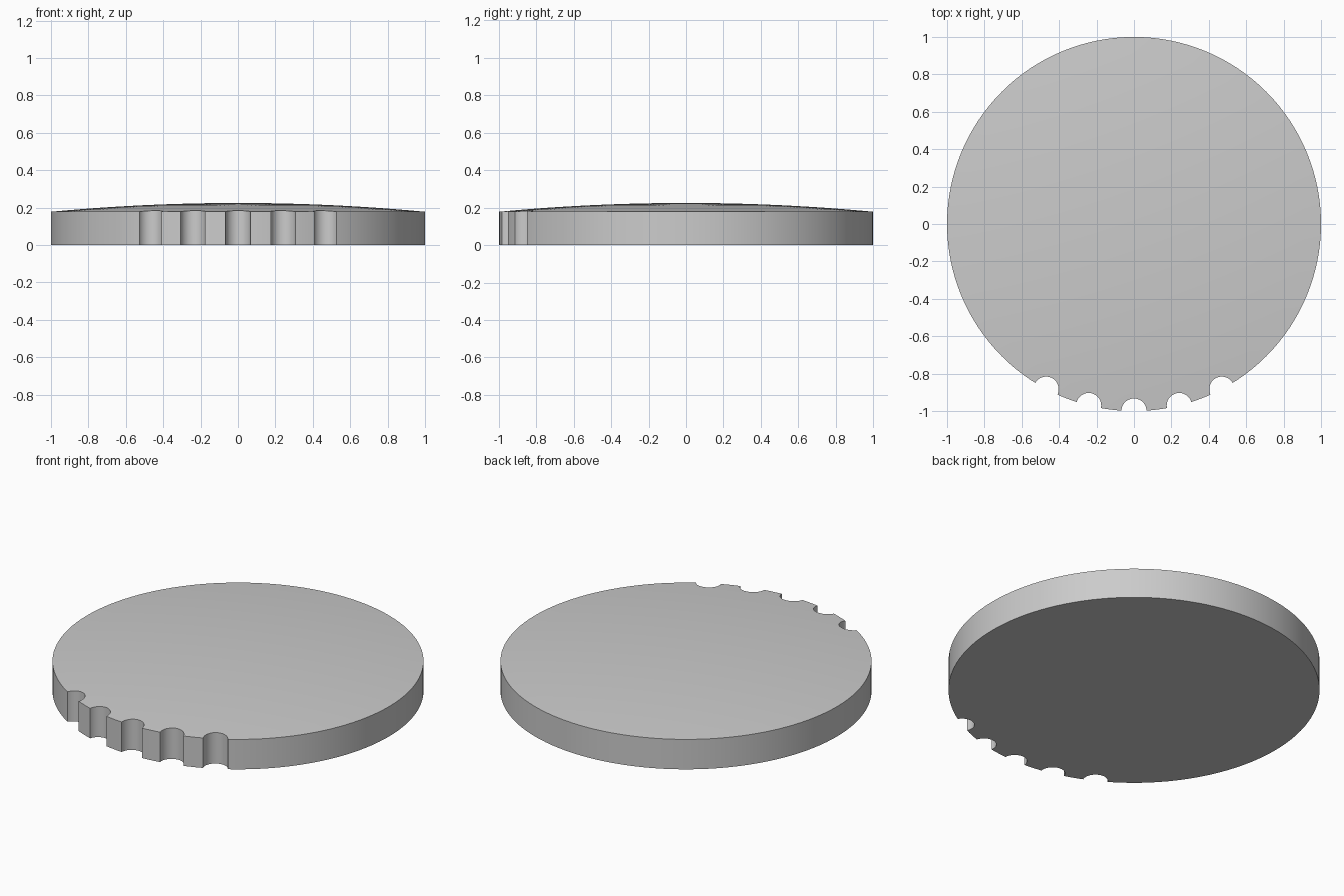
import bpy, bmesh
from math import sin, cos, radians, pi

cube = bpy.data.objects.get("Cube")
if cube:
    bpy.data.objects.remove(cube, do_unlink=True)

RIM, CROWN, SEGMENTS, RINGS = 0.178, 0.225, 128, 12

# Plain grey material
grey = bpy.data.materials.new("plain grey")
grey.use_nodes = True
colour = (0.6, 0.6, 0.6, 1)
grey.diffuse_color = colour
grey.node_tree.nodes["Principled BSDF"].inputs["Base Color"].default_value = colour

# Disc profile: flat base, straight rim and shallow domed top, spun about z
profile = [(0, 0), (1, 0)]
for i in range(RINGS + 1):
    r = 1 - i / RINGS
    profile.append((r, CROWN - (CROWN - RIM) * r * r))
bm = bmesh.new()
verts = [bm.verts.new((r, 0, z)) for r, z in profile]
edges = [bm.edges.new(pair) for pair in zip(verts, verts[1:])]
bmesh.ops.spin(bm, geom=verts + edges, cent=(0, 0, 0), axis=(0, 0, 1),
               angle=2 * pi, steps=SEGMENTS, use_duplicate=False)
bmesh.ops.remove_doubles(bm, verts=bm.verts, dist=0.0001)
bmesh.ops.recalc_face_normals(bm, faces=bm.faces)
mesh = bpy.data.meshes.new("domed_disc")
bm.to_mesh(mesh)
bm.free()
mesh.materials.append(grey)
disc = bpy.data.objects.new("domed_disc", mesh)
bpy.context.collection.objects.link(disc)

# Five round finger notches along the front rim
for i in range(-2, 3):
    angle = radians(14 * i)
    bpy.ops.mesh.primitive_cylinder_add(vertices=48, radius=0.067, depth=1,
                                        location=(sin(angle), -cos(angle), 0.1))
    cutter = bpy.context.object
    cutter.name = "notch_cutter"
    cutter.hide_render = True
    cutter.data.materials.append(grey)
    cut = disc.modifiers.new("notch", "BOOLEAN")
    cut.operation = "DIFFERENCE"
    cut.solver = "EXACT"
    cut.object = cutter
    bpy.ops.object.select_all(action="DESELECT")
    disc.select_set(True)
    bpy.context.view_layer.objects.active = disc
    bpy.ops.object.modifier_apply(modifier=cut.name)
    bpy.data.objects.remove(cutter, do_unlink=True)

bpy.ops.object.shade_smooth_by_angle(angle=radians(30))
